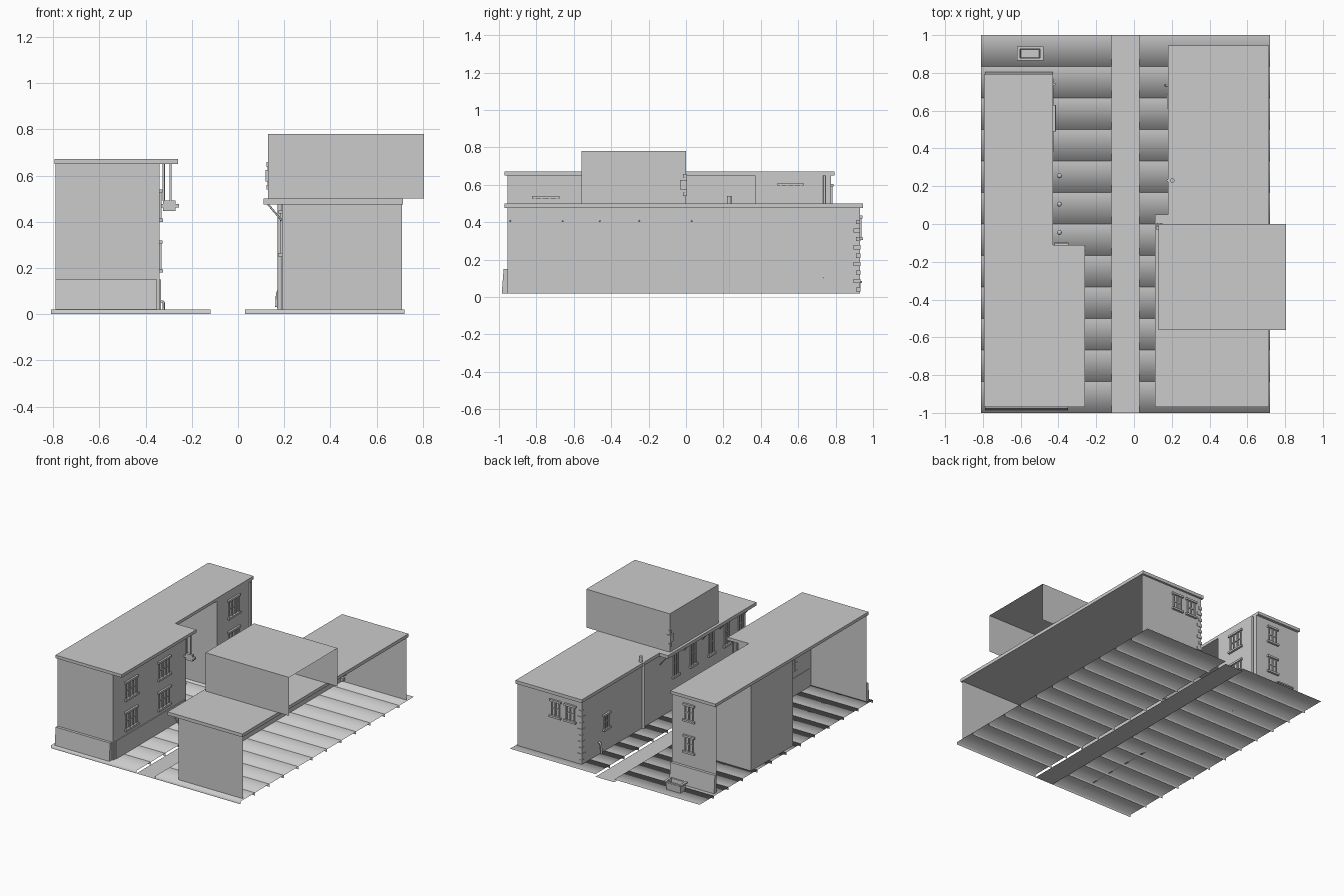
import bpy, bmesh, math
from mathutils import Matrix, Vector

if "Cube" in bpy.data.objects:
    bpy.data.objects.remove(bpy.data.objects["Cube"])


def finish(name, bm, matrix=None):
    me = bpy.data.meshes.new(name)
    bm.to_mesh(me)
    bm.free()
    ob = bpy.data.objects.new(name, me)
    bpy.context.collection.objects.link(ob)
    if matrix:
        ob.matrix_world = matrix
    return ob


def add_box(bm, x0, x1, y0, y1, z0, z1):
    m = Matrix.Translation(((x0+x1)/2, (y0+y1)/2, (z0+z1)/2)) @ Matrix.Diagonal((x1-x0, y1-y0, z1-z0, 1))
    bmesh.ops.create_cube(bm, size=1, matrix=m)


def boxes(name, *dims):
    bm = bmesh.new()
    for d in dims:
        add_box(bm, *d)
    return finish(name, bm)


def wall_path(name, pts, z0, z1):
    """Thin wall sheets following a plan path."""
    bm = bmesh.new()
    for (ax, ay), (bx, by) in zip(pts, pts[1:]):
        bm.faces.new([bm.verts.new(c) for c in
                      ((ax, ay, z0), (bx, by, z0), (bx, by, z1), (ax, ay, z1))])
    bmesh.ops.remove_doubles(bm, verts=bm.verts, dist=1e-5)
    return finish(name, bm)


def slab(name, outline, z0, z1):
    bm = bmesh.new()
    f = bm.faces.new([bm.verts.new((x, y, z0)) for x, y in outline])
    r = bmesh.ops.extrude_face_region(bm, geom=[f])
    up = [v for v in r['geom'] if isinstance(v, bmesh.types.BMVert)]
    bmesh.ops.translate(bm, verts=up, vec=(0, 0, z1-z0))
    bm.faces.new([v for v in reversed(f.verts)]) if not f.is_valid else None
    bmesh.ops.recalc_face_normals(bm, faces=bm.faces)
    return finish(name, bm)


def window(name, x, y, z, angle, w, h, mullions=1):
    """Framed window with lintel and sill; angle 0 faces the front."""
    bm = bmesh.new()
    t, d, a, b = 0.008, 0.008, w/2, h/2
    add_box(bm, -a-.012, a+.012, -.014, .002, b-.014, b)
    add_box(bm, -a-.012, a+.012, -.016, .002, -b, -b+.014)
    for s in (-1, 1):
        add_box(bm, s*(a-t/2)-t/2, s*(a-t/2)+t/2, -d, .002, -b+.014, b-.014)
    add_box(bm, -a+t, a-t, -.006, .002, -.003, .003)
    for i in range(mullions):
        u = -a + w*(i+1)/(mullions+1)
        add_box(bm, u-.004, u+.004, -d, .002, -b+.014, b-.014)
    return finish(name, bm, Matrix.Translation((x, y, z)) @ Matrix.Rotation(math.radians(angle), 4, 'Z'))


def tube(name, pts, r):
    cu = bpy.data.curves.new(name, 'CURVE')
    cu.dimensions = '3D'
    cu.bevel_depth, cu.bevel_resolution, cu.use_fill_caps = r, 2, True
    sp = cu.splines.new('POLY')
    sp.points.add(len(pts)-1)
    for p, c in zip(sp.points, pts):
        p.co = (*c, 1)
    ob = bpy.data.objects.new(name, cu)
    bpy.context.collection.objects.link(ob)
    return ob


# pavements: twelve slabs per side, each a top with a front lip
for name, x0, x1 in (("left_pavement", -.81, -.12), ("right_pavement", .03, .72)):
    bm = bmesh.new()
    for i in range(12):
        y0, y1 = -1 + i/6, -1 + (i+1)/6
        v = [bm.verts.new(c) for c in ((x0, y0, 0), (x1, y0, 0), (x0, y0, .02),
                                       (x1, y0, .02), (x0, y1, .02), (x1, y1, .02))]
        bm.faces.new((v[0], v[1], v[3], v[2])).smooth = True
        bm.faces.new((v[2], v[3], v[5], v[4])).smooth = True
    finish(name, bm)

# road strip
bm = bmesh.new()
bm.faces.new([bm.verts.new(c) for c in ((-.12, -1, 0), (.03, -1, 0), (.03, 1, 0), (-.12, 1, 0))])
finish("road", bm)

# left building: open at the outer side, with a recessed yard in the middle
wall_path("left_walls", [(-.79, -.955), (-.34, -.955), (-.34, -.115), (-.785, -.115),
                         (-.785, .37), (-.43, .37), (-.43, .775), (-.79, .775)], .02, .65)
slab("left_roof", [(-.795, -.97), (-.26, -.97), (-.26, -.11), (-.43, -.11),
                   (-.43, .795), (-.795, .795)], .65, .672)
# tapered plinths
for name, y, s in (("front_plinth", -.955, -1), ("back_plinth", .775, 1)):
    xr = -.35 if s < 0 else -.43
    bm = bmesh.new()
    v = [bm.verts.new((x, y+s*o, z)) for x in (-.79, xr)
         for o, z in ((0, .02), (.03, .02), (.02, .15), (0, .15))]
    for q in ((0, 1, 2, 3), (7, 6, 5, 4), (1, 5, 6, 2), (2, 6, 7, 3)):
        bm.faces.new([v[i] for i in q])
    bmesh.ops.recalc_face_normals(bm, faces=bm.faces)
    finish(name, bm)
boxes("side_plinths", (-.345, -.334, -.93, -.13, .02, .15), (-.435, -.425, .38, .77, .02, .15))

# left building windows
for y in (-.75, -.37):
    for z in (.47, .25):
        window("wing_window", -.34, y, z, 90, .125, .14, 2)
for z in (.54, .31):
    window("rear_wing_window", -.43, .56, z, 90, .115, .14, 2)
    window("end_window", -.57, .775, z, 180, .07, .13)
    window("yard_window", -.385, -.115, z, 180, .05, .13)
tube("left_downpipe", [(-.422, .74, .03), (-.422, .74, .65)], .007)

# hanging board with rounded ends under the overhang
tube("board_rod", [(-.322, -.13, .49), (-.322, -.13, .67)], .005)
tube("board_rod", [(-.292, -.13, .49), (-.292, -.13, .67)], .005)
bm = bmesh.new()
add_box(bm, -.34, -.255, -.14, -.12, .447, .493)
bmesh.ops.bevel(bm, geom=[e for e in bm.edges if abs((e.verts[0].co-e.verts[1].co).y) > .015],
                offset=.015, segments=4, affect='EDGES')
finish("hanging_board", bm)
tube("low_pipe", [(-.34, -.2, .055), (-.325, -.2, .055), (-.322, -.2, .05), (-.322, -.2, .02)], .005)

# bollards
for y in (-.045, .105, .255):
    tube("bollard", [(-.395, y, .02), (-.395, y, .07)], .008)
    bm = bmesh.new()
    bmesh.ops.create_uvsphere(bm, u_segments=12, v_segments=8, radius=.013,
                              matrix=Matrix.Translation((-.395, y, .075)))
    for f in bm.faces:
        f.smooth = True
    finish("bollard_cap", bm)

# open bin behind the left building
bm = bmesh.new()
rings = [[bm.verts.new((-.55+sx*a, .903+sy*b, z)) for sx, sy in ((-1, -1), (1, -1), (1, 1), (-1, 1))]
         for a, b, z in ((.055, .027, .022), (.06, .031, .075), (.07, .038, .075),
                         (.07, .038, .085), (.053, .024, .085), (.048, .022, .03))]
for lo, hi in zip(rings, rings[1:]):
    for i in range(4):
        bm.faces.new((lo[i], lo[(i+1) % 4], hi[(i+1) % 4], hi[i]))
bm.faces.new(rings[0][::-1])
bm.faces.new(rings[-1])
finish("bin", bm)

# right building: open at the outer side
wall_path("right_walls", [(.71, -.955), (.19, -.955), (.19, .93), (.71, .93)], .02, .476)
slab("right_roof", [(.11, -.97), (.715, -.97), (.715, .945), (.18, .945), (.18, .05), (.11, .05)], .476, .5)
# rooftop volume without floor or outer side
wall_path("rooftop_walls", [(.805, -.56), (.13, -.56), (.13, 0), (.805, 0)], .5, .78)
bm = bmesh.new()
bm.faces.new([bm.verts.new(c) for c in ((.13, -.56, .78), (.805, -.56, .78), (.805, 0, .78), (.13, 0, .78))])
finish("rooftop_cover", bm)

# eave brackets
for y in (-.94, -.66, -.46, -.25, .03):
    tube("eave_bracket", [(.19, y, .405), (.13, y, .476)], .004)

# right building windows
for y in (-.93+.03, -.74, -.56, -.35, -.15):
    window("tall_window", .19, y, .35, -90, .06, .2)
window("small_window", .19, .65, .23, -90, .055, .12)
for x in (.28, .4):
    window("back_window", x, .93, .37, 180, .07, .13)

# corner quoins
bm = bmesh.new()
for i in range(9):
    z, l = .03 + i*.045, .035 if i % 2 else .022
    add_box(bm, .186, .19+l, .93-l, .934, z, z+.022)
finish("corner_quoins", bm)

# vent stack, bent pipe and meter
tube("vent_stack", [(.182, .23, .02), (.182, .23, .5)], .01)
tube("roof_vent", [(.203, .23, .5), (.203, .23, .54)], .012)
tube("bent_pipe", [(.19, .735, .11), (.178, .735, .105), (.171, .735, .09), (.168, .735, .03)], .007)
boxes("meter", (.12, .15, -.033, .006, .575, .625), (.124, .14, -.015, .006, .54, .56),
      (.124, .14, -.015, .006, .638, .658), (.127, .133, -.008, .003, .54, .658))
